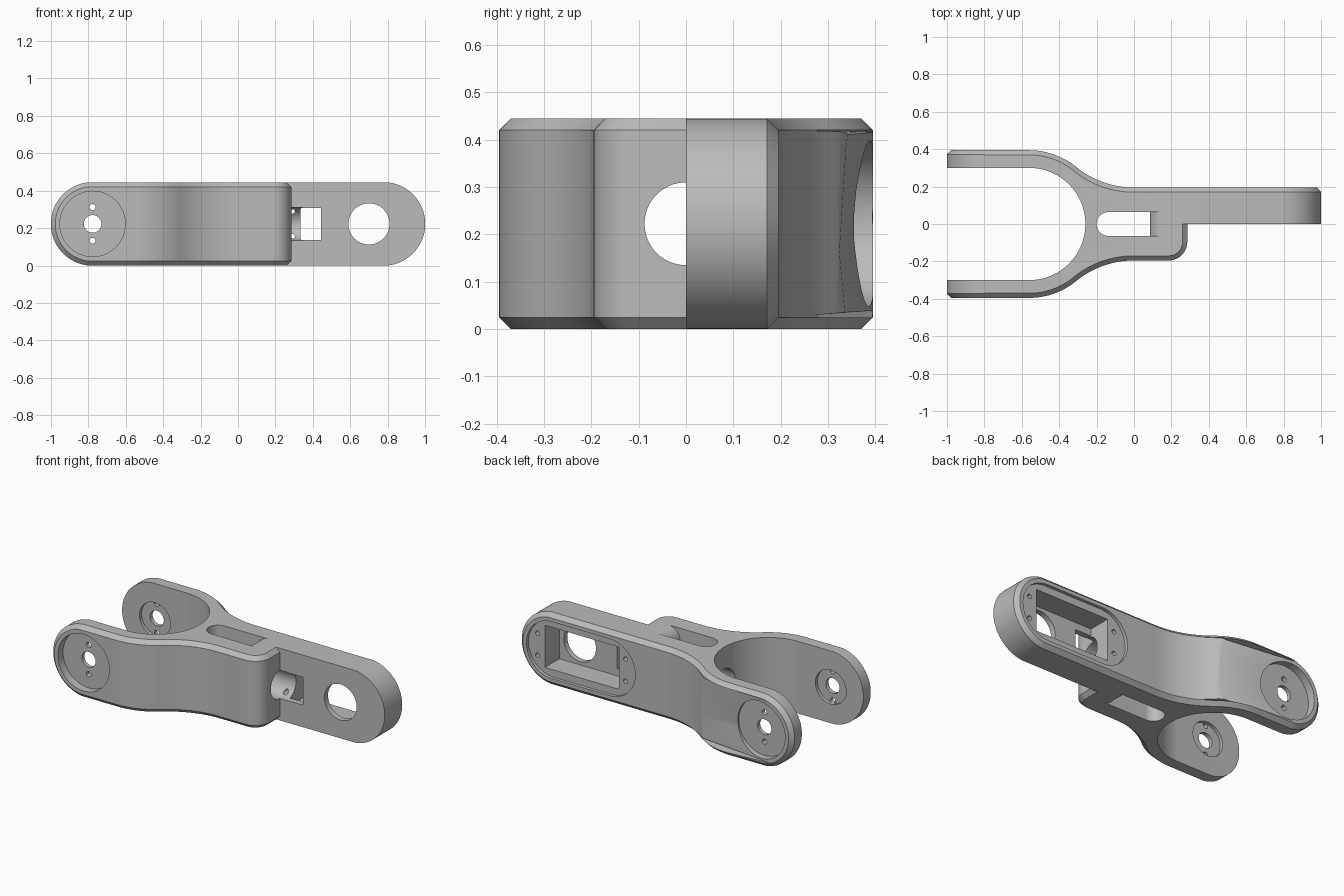
import bpy, bmesh
from math import pi, sin, cos, atan2
from mathutils import Vector, Matrix

cube = bpy.data.objects.get("Cube")
if cube:
    bpy.data.objects.remove(cube, do_unlink=True)

H, R, C = 0.445, 0.2225, 0.025      # height, end radius, chamfer
WIDE, ARM = 0.395, 0.195            # half widths of fork and arm
END = 1 - R                         # centre of the rounded ends
FORK = -0.56                        # centre of the fork throat

grey = bpy.data.materials.new("light_grey")
grey.use_nodes = True
colour = (0.5, 0.5, 0.5, 1)
grey.diffuse_color = colour
grey.node_tree.nodes["Principled BSDF"].inputs["Base Color"].default_value = colour


def make_object(name, bm):
    bmesh.ops.recalc_face_normals(bm, faces=bm.faces)
    mesh = bpy.data.meshes.new(name)
    bm.to_mesh(mesh)
    bm.free()
    obj = bpy.data.objects.new(name, mesh)
    mesh.materials.append(grey)
    bpy.context.collection.objects.link(obj)
    return obj


def loft(name, rings):
    """Closed solid through rings with equal point counts."""
    bm = bmesh.new()
    loops = [[bm.verts.new(p) for p in ring] for ring in rings]
    n = len(loops[0])
    for a, b in zip(loops, loops[1:]):
        for i in range(n):
            j = (i + 1) % n
            bm.faces.new((a[i], a[j], b[j], b[i]))
    bm.faces.new(loops[0])
    bm.faces.new(loops[-1])
    return make_object(name, bm)


def arc(cx, cy, r, start, stop, n=24):
    return [(cx + r * cos(start + (stop - start) * i / n),
             cy + r * sin(start + (stop - start) * i / n)) for i in range(n + 1)]


def stadium(x0, x1, cz, r):
    return arc(x0, cz, r, pi / 2, 3 * pi / 2, 32) + arc(x1, cz, r, -pi / 2, pi / 2, 32)


def along_y(name, outline, y0, y1):
    return loft(name, [[(x, y, z) for x, z in outline] for y in (y0, y1)])


def along_z(name, outline, z0, z1):
    return loft(name, [[(x, y, z) for x, y in outline] for z in (z0, z1)])


def rect(x0, x1, half):
    return [(x0, R - half), (x1, R - half), (x1, R + half), (x0, R + half)]


def disc(x, z, r, n=48):
    return arc(x, z, r, 0, 2 * pi, n)[:-1]


def combine(body, tool, operation="DIFFERENCE"):
    mod = body.modifiers.new("cut", "BOOLEAN")
    mod.operation, mod.solver, mod.object = operation, "EXACT", tool
    bpy.context.view_layer.objects.active = body
    bpy.ops.object.modifier_apply(modifier=mod.name)
    bpy.data.objects.remove(tool, do_unlink=True)


# Plan outline: flowing outer walls, tangent arcs from fork to arm
flare = ((FORK ** 2 + ARM ** 2 - WIDE ** 2) / (2 * (WIDE - ARM)))
meet = atan2(ARM + flare, -FORK)
back = ([(1.1, ARM)] + arc(0, ARM + flare, flare, -pi / 2, meet - pi)
        + arc(FORK, 0, WIDE, meet, pi / 2)[1:] + [(-1.1, WIDE)])
front = [(x, -y) for x, y in reversed(back[1:])]
front += arc(0.185, -0.095, 0.1, -pi / 2, 0, 16) + [(0.285, 0)]
throat = [(-1.1, 0.3)] + arc(FORK, 0, 0.3, pi / 2, -pi / 2, 64) + [(-1.1, -0.3)]


def inset(path):
    result = []
    for i, p in enumerate(path):
        a, b = path[max(i - 1, 0)], path[min(i + 1, len(path) - 1)]
        t = Vector((b[0] - a[0], b[1] - a[1])).normalized()
        result.append((p[0] - t.y * C, p[1] + t.x * C))
    return result


full = front + [(1.1, 0)] + back + throat
small = inset(front) + [(1.1, 0)] + inset(back) + throat
body = loft("forked_arm_bracket", [[(x, y, z) for x, y in outline] for outline, z in
            ((small, 0), (full, C), (full, H - C), (small, H))])

# Rounded, chamfered ends: trim with a stadium whose back steps down to the arm
G = 0.001


def end_ring(r, front_side, drop):
    left = [(x, z, WIDE) for x, z in arc(-END, R, r, pi / 2, 3 * pi / 2, 40)]
    right = [(x, z, ARM) for x, z in arc(END, R, r, -pi / 2, pi / 2, 40)]
    ring = (left + [(-0.3, R - r, WIDE), (0.1, R - r, ARM)] + right
            + [(0.1, R + r, ARM), (-0.3, R + r, WIDE)])
    return [(x, -WIDE - G + drop if front_side else y + G - drop, z) for x, z, y in ring]


trim = loft("end_trim", [end_ring(R + G - C, True, 0), end_ring(R + G, True, C),
                         end_ring(R + G, False, C), end_ring(R + G - C, False, 0)])
combine(body, trim, "INTERSECT")

# Fork tips: outer horn recess, inner boss recess, pivot and screw holes
for s in (-1, 1):
    for x, z, r, y0, y1 in ((-END, R, 0.175, 0.345, 0.45),
                            (-END, R, 0.105, 0.25, 0.32),
                            (-END, R, 0.047, 0.2, 0.5),
                            (-END, R + 0.09, 0.016, 0.2, 0.5),
                            (-END, R - 0.09, 0.016, 0.2, 0.5)):
        combine(body, along_y("tip_cut", disc(x, z, r), s * y0, s * y1))

# Cable bore along the centre line
bm = bmesh.new()
bmesh.ops.create_cone(bm, cap_ends=True, segments=64, radius1=0.0875, radius2=0.0875,
                      depth=0.75, matrix=Matrix.Translation((-0.03, 0, R)) @ Matrix.Rotation(pi / 2, 4, "Y"))
combine(body, make_object("bore_cut", bm))

# Upright cable slot with a rounded-over arm end
W = 0.064
slot = arc(-0.2 + W, 0, W, pi / 2, 3 * pi / 2) + [(0.085, -W), (0.085, W)]
combine(body, along_z("slot_cut", slot, -0.1, H + 0.1))
lip = [(0, -0.02), (0.165, -0.02)] + arc(0.165, 0.08, 0.08, -pi / 2, -pi, 16) + [(0, 0.08)]
for outline in (lip, [(x, H - z) for x, z in lip]):
    combine(body, along_y("lip_cut", outline, -W, W))

# Motor seat on the back of the arm: shallow recess, pocket, window, hole, screws
combine(body, along_y("seat_cut", stadium(0.385, END, R, 0.175), 0.175, 0.3))
combine(body, along_y("pocket_cut", rect(0.335, 0.84, 0.13), 0.035, 0.3))
combine(body, along_y("window_cut", rect(0.337, 0.445, 0.086), -0.1, 0.1))
combine(body, along_y("round_hole_cut", disc(0.7, R, 0.11, 64), -0.1, 0.1))
for x in (0.29, 0.89):
    for dz in (-0.068, 0.068):
        combine(body, along_y("screw_cut", disc(x, R + dz, 0.014, 20), 0.04, 0.3))

bpy.ops.object.select_all(action="DESELECT")
body.select_set(True)
bpy.context.view_layer.objects.active = body
bpy.ops.object.shade_smooth_by_angle(angle=pi / 6)
